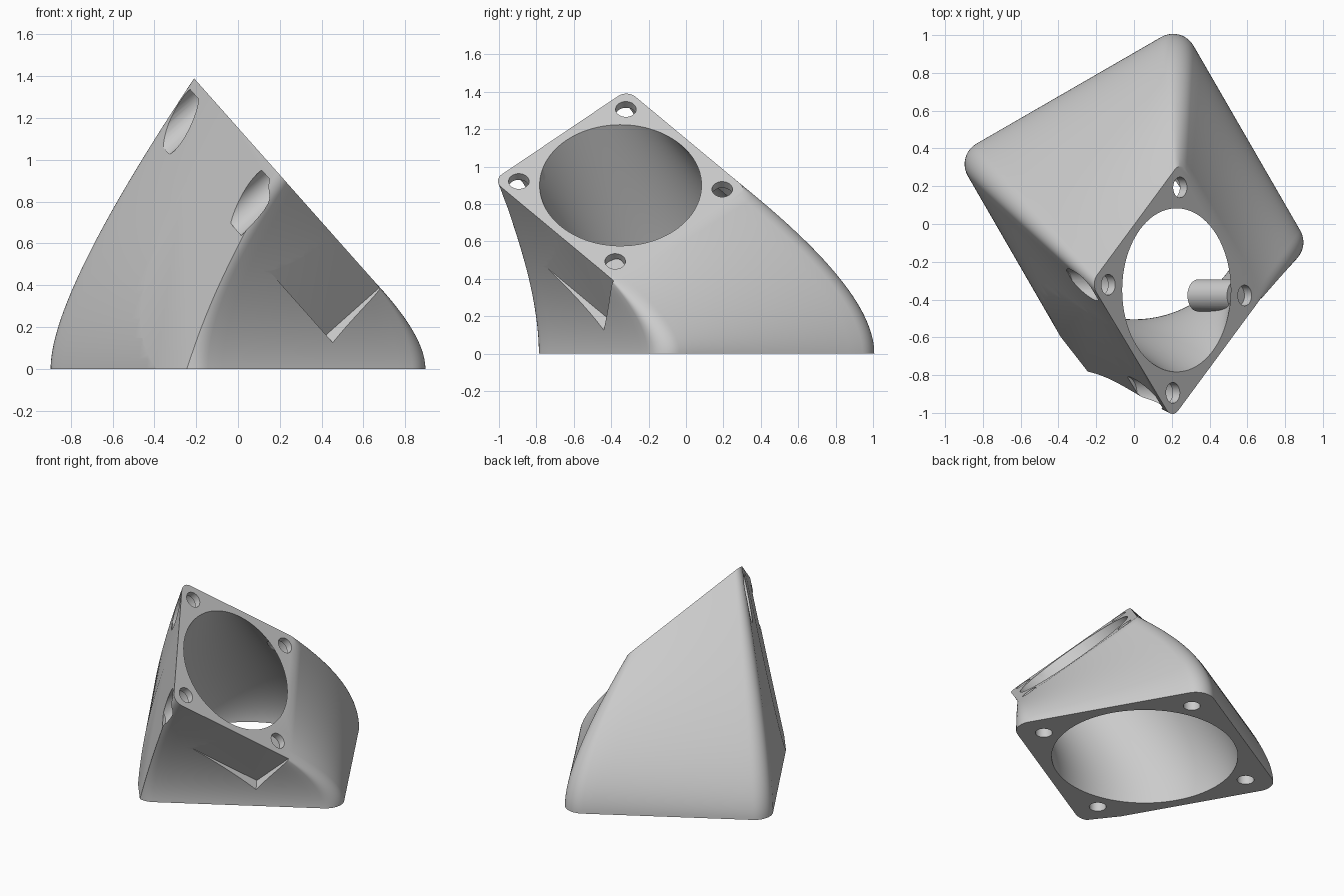
import bpy, bmesh, math
from mathutils import Matrix, Vector

if "Cube" in bpy.data.objects:
    bpy.data.objects.remove(bpy.data.objects["Cube"], do_unlink=True)

grey = bpy.data.materials.new("light_grey")
grey.use_nodes = True
grey.diffuse_color = (0.6, 0.6, 0.6, 1)
grey.node_tree.nodes["Principled BSDF"].inputs["Base Color"].default_value = (0.6, 0.6, 0.6, 1)

# Frames of the large base opening and the small tilted opening
TILT = math.radians(48.4)
BASE = Matrix.Translation((0, 0.11, 0)) @ Matrix.Rotation(math.radians(30), 4, 'Z')
TOP = (Matrix.Translation((0.225, -0.35, 0.9)) @ Matrix.Rotation(TILT, 4, 'Y')
       @ Matrix.Rotation(math.radians(42), 4, 'Z'))
BASE_HALF, TOP_HALF = 0.69, 0.483
# Flat outer side, leaning out from one edge of the tilted opening
FLAT = TOP @ Matrix.Translation((-TOP_HALF, 0, 0)) @ Matrix.Rotation(math.radians(-26), 4, 'Y')
STEPS = 32


def rounded_square(half, radius, arc=10, side=14):
    """Closed outline with evenly divided sides and corner arcs."""
    points = []
    for k in range(4):
        turn = Matrix.Rotation(k * math.pi / 2, 3, 'Z')
        c = half - radius
        for i in range(arc + 1):
            a = i / arc * math.pi / 2
            points.append(turn @ Vector((c + radius * math.cos(a), c + radius * math.sin(a), 0)))
        for i in range(1, side):
            points.append(turn @ Vector((c - 2 * c * i / side, half, 0)))
    return points


def circle(radius, count=96):
    return [Vector((radius * math.cos(2 * math.pi * i / count),
                    radius * math.sin(2 * math.pi * i / count), 0)) for i in range(count)]


def add_object(name, bm):
    bmesh.ops.recalc_face_normals(bm, faces=bm.faces)
    mesh = bpy.data.meshes.new(name)
    bm.to_mesh(mesh)
    bm.free()
    mesh.materials.append(grey)
    obj = bpy.data.objects.new(name, mesh)
    bpy.context.collection.objects.link(obj)
    return obj


def loft(name, low, high, overshoot=0):
    """Curved solid that leaves the base upright and bends to the tilted end."""
    starts = [BASE @ p for p in low]
    ends = [TOP @ p for p in high]
    rings = []
    if overshoot:
        rings.append([p - Vector((0, 0, overshoot)) for p in starts])
    for s in range(STEPS + 1):
        t = s / STEPS
        ring = []
        for a, b in zip(starts, ends):
            bend = a + Vector((0, 0, min(0.36, 0.38 * b.z)))
            ring.append(a * (1 - t) ** 2 + bend * 2 * t * (1 - t) + b * t * t)
        rings.append(ring)
    if overshoot:
        normal = TOP.to_3x3() @ Vector((0, 0, 1))
        rings.append([p + normal * overshoot for p in ends])
    bm = bmesh.new()
    rows = [[bm.verts.new(p) for p in ring] for ring in rings]
    n = len(starts)
    for r0, r1 in zip(rows, rows[1:]):
        for i in range(n):
            j = (i + 1) % n
            bm.faces.new((r0[i], r0[j], r1[j], r1[i]))
    bm.faces.new(rows[0][::-1])
    bm.faces.new(rows[-1])
    return add_object(name, bm)


def cylinder(name, frame, x, y, radius, z0, z1):
    bm = bmesh.new()
    place = frame @ Matrix.Translation((x, y, (z0 + z1) / 2))
    bmesh.ops.create_cone(bm, cap_ends=True, segments=32, radius1=radius, radius2=radius,
                          depth=z1 - z0, matrix=place)
    return add_object(name, bm)


def box(name, frame, low, high):
    bm = bmesh.new()
    low, high = Vector(low), Vector(high)
    place = frame @ Matrix.Translation((low + high) / 2) @ Matrix.Diagonal((*(high - low), 1))
    bmesh.ops.create_cube(bm, size=1, matrix=place)
    return add_object(name, bm)


# Outer body
body = loft("duct_body", rounded_square(BASE_HALF, 0.125), rounded_square(TOP_HALF, 0.065))

# Flat side, round bore, clearance pocket and screw holes
cutters = [box("flat_side_cutter", FLAT, (-1, -1.2, -2), (0, 1.2, 0.2)),
           loft("bore_cutter", circle(0.615), circle(0.433), 0.05),
           box("pocket_cutter", TOP, (-0.9, -1.3, -0.343), (TOP_HALF, -TOP_HALF, 0.2))]
for sx in (-1, 1):
    for sy in (-1, 1):
        x, y = sx * 0.385, sy * 0.385
        cutters.append(cylinder("screw_cutter", TOP, x, y, 0.055, -0.1, 0.05))
        cutters.append(cylinder("screw_head_cutter", TOP, x, y, 0.085, -0.33, -0.05))
        cutters.append(cylinder("base_screw_cutter", BASE, sx * 0.52, sy * 0.52, 0.056, -0.05, 0.16))

bpy.context.view_layer.objects.active = body
for cutter in cutters:
    cutter.hide_render = True
    mod = body.modifiers.new("cut", 'BOOLEAN')
    mod.operation = 'DIFFERENCE'
    mod.solver = 'EXACT'
    mod.object = cutter
    bpy.ops.object.modifier_apply(modifier=mod.name)
    bpy.data.objects.remove(cutter, do_unlink=True)

# Smooth curved walls, crisp rims
bpy.ops.object.select_all(action='DESELECT')
body.select_set(True)
bpy.ops.object.shade_smooth_by_angle(angle=math.radians(30))
